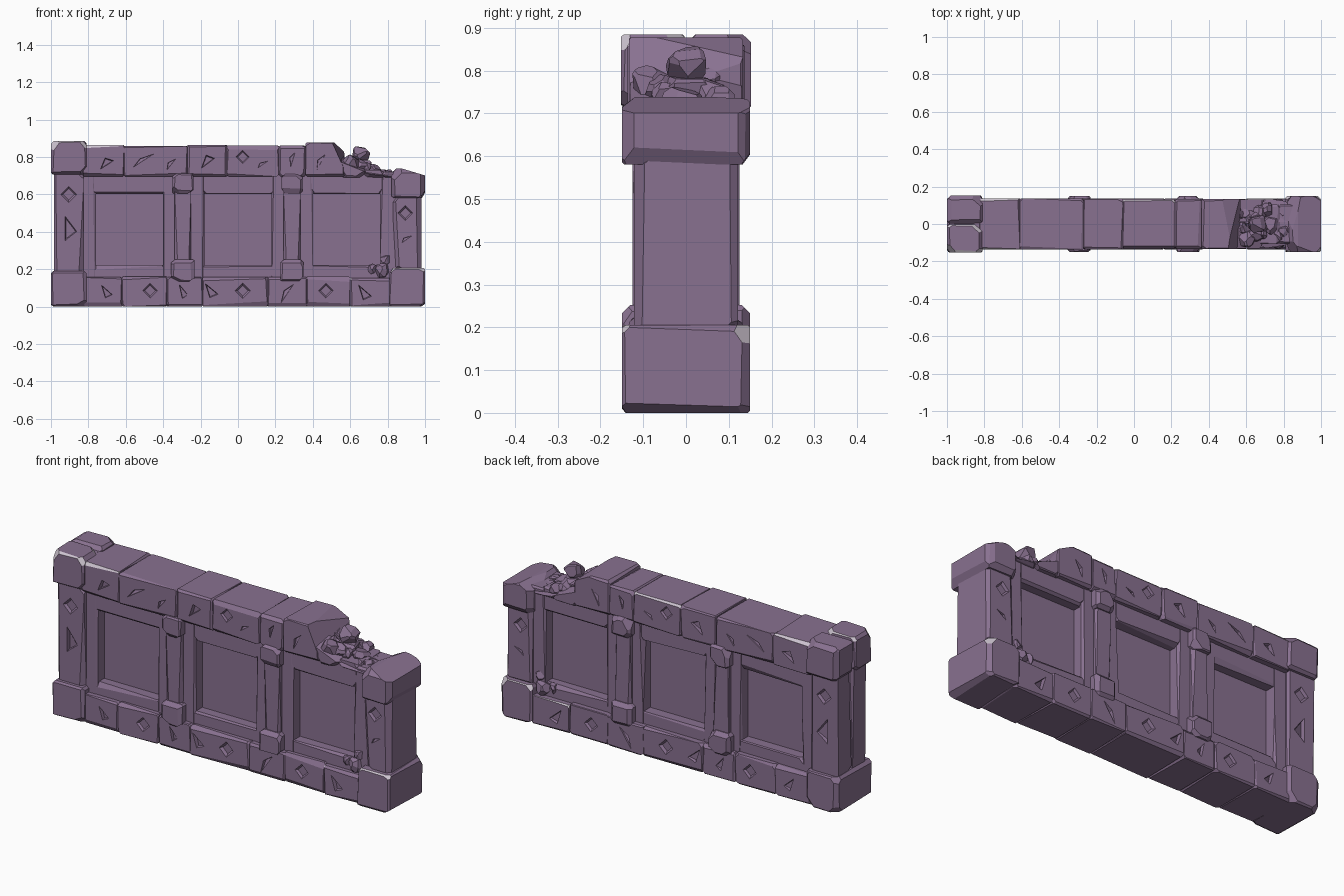
import bpy, bmesh, math, random
from mathutils import Vector, Euler

if "Cube" in bpy.data.objects:
    bpy.data.objects.remove(bpy.data.objects["Cube"])

random.seed(11)
U = random.uniform


def material(name, rgb):
    m = bpy.data.materials.new(name)
    m.diffuse_color = (*rgb, 1)
    m.use_nodes = True
    m.node_tree.nodes["Principled BSDF"].inputs["Base Color"].default_value = m.diffuse_color
    return m


stone_mat = material("purple_stone", (0.25, 0.165, 0.28))
worn_mat = material("pale_worn_edge", (0.62, 0.56, 0.64))


def to_object(name, bm):
    me = bpy.data.meshes.new(name)
    bm.to_mesh(me)
    bm.free()
    me.materials.append(stone_mat)
    me.materials.append(worn_mat)
    ob = bpy.data.objects.new(name, me)
    bpy.context.scene.collection.objects.link(ob)
    return ob


def slice_off(bm, p, n):
    bmesh.ops.bisect_plane(bm, geom=bm.verts[:] + bm.edges[:] + bm.faces[:], dist=1e-5,
                           plane_co=p, plane_no=n, clear_outer=True)
    rim = [e for e in bm.edges if e.is_boundary]
    if rim:
        bmesh.ops.holes_fill(bm, edges=rim, sides=0)


def stone(name, lo, hi, chip=0.012, cuts=(), turn=None, ends=1.0, worn=False):
    """Box with every edge and corner chiselled off by a slightly random plane."""
    lo, hi = Vector(lo), Vector(hi)
    c, h = (lo + hi) / 2, (hi - lo) / 2
    bm = bmesh.new()
    bmesh.ops.create_cube(bm, size=2)
    for v in bm.verts:
        v.co = Vector([c[i] + v.co[i] * h[i] for i in range(3)])
    for sx in (-1, 0, 1):
        for sy in (-1, 0, 1):
            for sz in (-1, 0, 1):
                s = Vector((sx, sy, sz))
                k = sum(abs(a) for a in s)
                if k < 2:
                    continue
                n = Vector([a + (U(-.35, .35) if a else U(-.05, .05)) for a in s]).normalized()
                depth = chip * (U(.2, 1) if k == 2 else U(.4, 2.4))
                if sx:
                    depth *= ends
                p = Vector([c[i] + s[i] * h[i] for i in range(3)]) - n * depth
                slice_off(bm, p, n)
    for p, n in cuts:
        slice_off(bm, Vector(p), Vector(n).normalized())
    pts = [v.co.copy() for v in bm.verts]
    bm.free()
    # clean closed hull with flat facets
    bm = bmesh.new()
    for p in pts:
        if turn:
            p = c + turn.to_matrix() @ (p - c)
        bm.verts.new(p)
    bmesh.ops.remove_doubles(bm, verts=bm.verts[:], dist=0.0008)
    bmesh.ops.convex_hull(bm, input=bm.verts[:])
    bmesh.ops.delete(bm, geom=[v for v in bm.verts if not v.link_faces], context='VERTS')
    bmesh.ops.dissolve_limit(bm, angle_limit=0.01, verts=bm.verts[:], edges=bm.edges[:])
    bmesh.ops.recalc_face_normals(bm, faces=bm.faces[:])
    # pale wear on narrow chamfers along the upper long edges
    if worn:
        for f in bm.faces:
            if f.normal.z > .35 and abs(f.normal.y) > .35 and f.calc_area() < .004:
                f.material_index = 1
    return to_object(name, bm)


carved = []

# Base course, blocks butted along x
xs = [-.83, -.62, -.38, -.19, .16, .37, .60, .83]
for i, (a, b) in enumerate(zip(xs, xs[1:])):
    y = U(.131, .137)
    carved.append(stone("base_block", (a, -y, 0), (b, y, U(.152, .162)), .011, ends=.55, worn=i == 6))

# Top rail, last block broken off at a slope
xs = [-.83, -.61, -.27, -.06, .22, .36]
for i, (a, b) in enumerate(zip(xs, xs[1:])):
    y = U(.131, .137)
    carved.append(stone("rail_block", (a, -y, .695), (b, y, U(.859, .866)), .012, ends=.55,
                        worn=i in (0, 3)))
carved.append(stone("broken_rail_block", (.36, -.133, .695), (.57, .133, .878), .014,
                    [((.51, 0, .872), (.5, .1, 1)), ((.545, 0, .83), (1, -.15, .45))], ends=.6))
for s in (-1, 1):
    y0, y1 = sorted((s * .01, s * .13))
    stone("broken_rail_stump", (.53, y0, .69), (.70, y1, .80), .016,
          [((.60, 0, .785), (.4, s * .25, 1)), ((.67, 0, .75), (1, s * .1, .8))])
    stone("broken_rail_end", (.66, y0, .69), (.84, y1, .755), .016,
          [((.74, 0, .735), (.15, s * .25, 1))])

# Corner base blocks
stone("left_base_corner", (-1, -.15, 0), (-.81, .15, .19), .015)
stone("right_base_corner", (.81, -.15, 0), (1, .15, .205), .015, worn=True)

# Left post and its cap, split down the middle
for s in (-1, 1):
    y0, y1 = sorted((s * .002, s * .125))
    carved.append(stone("left_post", (-.985, y0, .17), (-.825, y1, .73), .012))
    y0, y1 = sorted((s * .004, s * .152))
    stone("left_post_cap", (-1, y0, .705), (-.81, y1, .885), .016, worn=s < 0)
stone("left_post_core", (-.96, -.09, .15), (-.82, .09, .865), .004)

# Right post and its worn cap
carved.append(stone("right_post", (.83, -.122, .18), (.982, .122, .62), .018))
stone("right_post_cap", (.82, -.15, .58), (1, .15, .738), .02,
      [((.93, 0, .722), (.3, 0, 1)), ((.85, 0, .735), (-.5, .15, 1))]
      + [((.985, s * .14, .6), (1, s * .8, 0)) for s in (-1, 1)])

# Thin back slab of the panels
bm = bmesh.new()
bmesh.ops.create_cube(bm, size=1)
for v in bm.verts:
    v.co = (v.co.x * 1.8, v.co.y * .09, .375 + v.co.z * .63)
to_object("panel_slab", bm)

# Panel frames: four chamfered bars around each opening
for cx in (-.58, 0, .58):
    for s in (-1, 1):
        x0, x1 = sorted((cx + s * .18, cx + s * .30))
        stone("frame_side", (x0, -.105, .1), (x1, .105, .72), .008)
    stone("frame_bottom", (cx - .2, -.103, .08), (cx + .2, .103, .222), .01)
    stone("frame_top", (cx - .2, -.103, .602), (cx + .2, .103, .73), .01)

# Pilasters between panels with feet and heads
for cx in (-.295, .288):
    stone("pilaster", (cx - .045, -.125, .2), (cx + .045, .125, .65), .01)
    stone("pilaster_foot", (cx - .062, -.15, .135), (cx + .062, .15, .252), .014,
          [((cx, s * .15, .232), (0, s, 1)) for s in (-1, 1)])
    stone("pilaster_head", (cx - .056, -.15, .605), (cx + .056, .15, .712), .014)

# Fallen rubble on the broken end
for i in range(14):
    t = (i + .5) / 14
    x, y, r = .54 + .27 * t, (-1) ** i * U(.01, .085), U(.028, .042)
    z = .79 - .085 * t + U(-.015, .005)
    stone("rubble", (x - r, y - r, z - r), (x + r, y + r * 1.2, z + r * .8), .016,
          turn=Euler((U(-.6, .6), U(-.6, .6), U(0, 3))))
stone("top_rubble", (.615, -.042, .765), (.70, .042, .85), .018, turn=Euler((.1, .15, .2)))
stone("rubble_seat", (.60, -.06, .70), (.70, .06, .785), .018, turn=Euler((0, .1, .3)))

# Chips lodged in the lower right panel corner
for s in (-1, 1):
    for x, z, r in ((.72, .2, .024), (.77, .19, .036), (.79, .25, .026)):
        stone("panel_chip", (x - r, s * .095 - r, z - r), (x + r, s * .095 + r, z + r), .014,
              turn=Euler((U(-.5, .5), U(-.5, .5), U(-.5, .5))))

# Carved marks: diamonds, triangles and slashes, on front and back
cut_bm = bmesh.new()


def carve(points, y, depths, shrink):
    cx = sum(p[0] for p in points) / len(points)
    cz = sum(p[1] for p in points) / len(points)
    for s in (-1, 1):
        outer = [cut_bm.verts.new((x, s * (y + .03), z)) for x, z in points]
        mid = [cut_bm.verts.new((x, s * (y + .002), z)) for x, z in points]
        inner = [cut_bm.verts.new((cx + (x - cx) * shrink, s * (y - d), cz + (z - cz) * shrink))
                 for (x, z), d in zip(points, depths)]
        n = len(points)
        cut_bm.faces.new(outer)
        for ring in (outer, mid), (mid, inner):
            for i in range(n):
                j = (i + 1) % n
                cut_bm.faces.new((ring[0][i], ring[0][j], ring[1][j], ring[1][i]))
        for i in range(1, n - 1):
            cut_bm.faces.new((inner[0], inner[i], inner[i + 1]))


for x, z, r, y in ((-.47, .085, .042, .134), (.025, .085, .042, .134), (.47, .085, .042, .134),
                   (.025, .80, .04, .134), (-.905, .6, .045, .125), (.895, .5, .042, .122)):
    carve([(x - r, z), (x, z - r), (x + r, z), (x, z + r)], y, [.012] * 4, .68)
for x, z, w, h, y in ((-.70, .08, .03, .035, .134), (-.14, .085, .035, .038, .134),
                      (.68, .075, .035, .04, .134), (-.70, .765, .035, -.03, .134),
                      (-.16, .775, .035, -.035, .134), (-.29, .08, .025, .04, .134)):
    carve([(x - w, z + h), (x - w * .3, z - h), (x + w, z - h * .5)], y, (.022, .016, .004), .8)
carve([(-.925, .35), (-.86, .40), (-.925, .485)], .125, (.02, .004, .02), .8)
for x, z, dx, dz, y in ((-.51, .78, .05, .035, .134), (.26, .07, .03, .05, .134), (.29, .785, .008, .04, .134),
                        (.44, .77, .02, .045, .134), (.90, .36, .025, .02, .122),
                        (-.36, .76, .02, .03, .134), (.13, .76, .025, .02, .134)):
    carve([(x - dx, z - dz), (x + dx + .008, z + dz), (x - .014, z + dz * .3)], y, (.006, .004, .018), .85)
bmesh.ops.recalc_face_normals(cut_bm, faces=cut_bm.faces[:])
cutter = to_object("mark_cutter", cut_bm)
cutter.hide_render = True

for ob in carved:
    m = ob.modifiers.new("marks", 'BOOLEAN')
    m.operation, m.solver, m.object = 'DIFFERENCE', 'EXACT', cutter
bpy.context.view_layer.update()
dg = bpy.context.evaluated_depsgraph_get()
baked = [bpy.data.meshes.new_from_object(ob.evaluated_get(dg)) for ob in carved]
for ob, me in zip(carved, baked):
    ob.modifiers.clear()
    ob.data = me
bpy.data.objects.remove(cutter)
